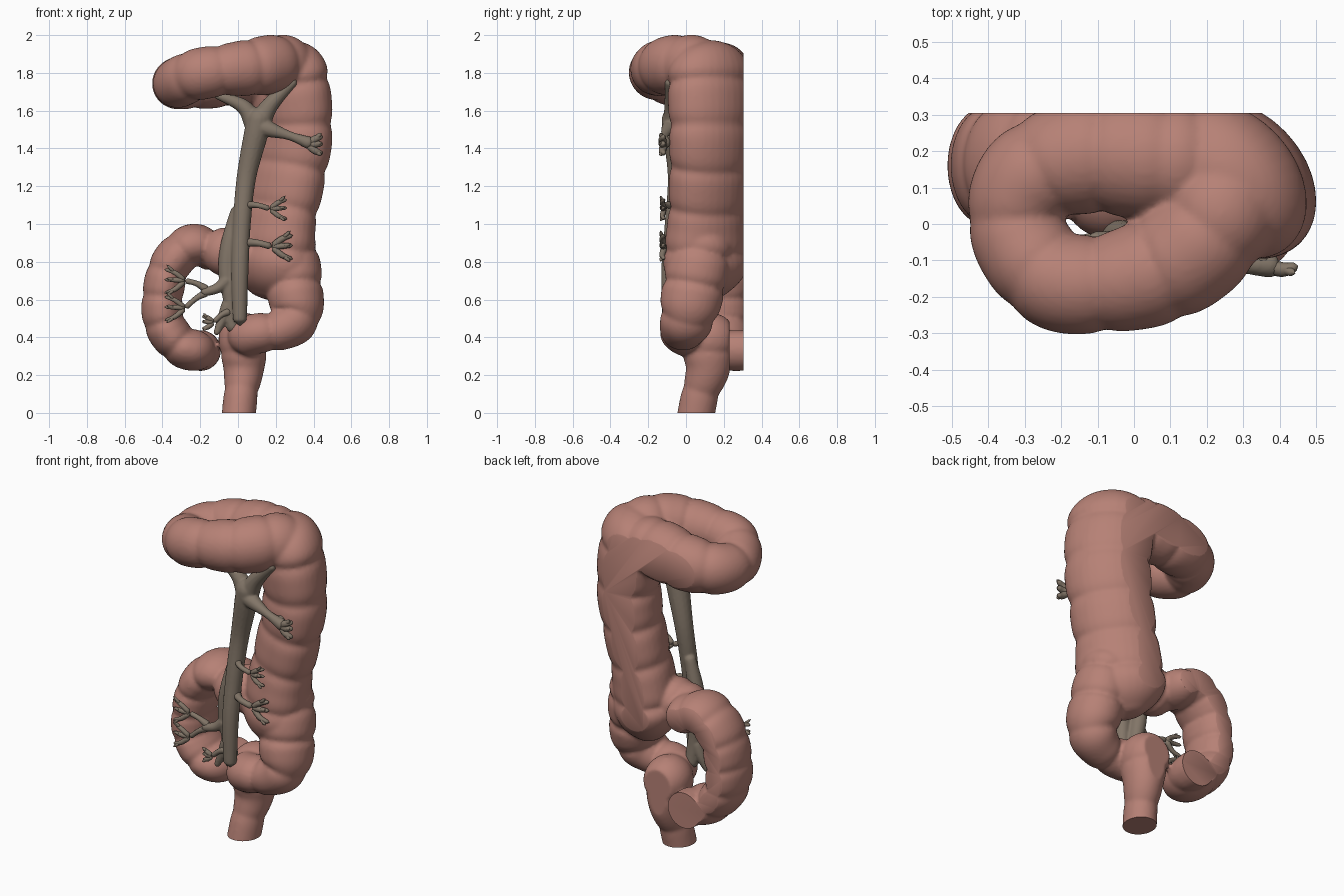
import bpy, bmesh, math
from mathutils import Vector

cube = bpy.data.objects.get("Cube")
if cube:
    bpy.data.objects.remove(cube)

BACK = 0.305  # flat rear cut of the whole model


def make_material(name, rgb):
    m = bpy.data.materials.new(name)
    m.use_nodes = True
    m.diffuse_color = (*rgb, 1)
    m.node_tree.nodes["Principled BSDF"].inputs["Base Color"].default_value = (*rgb, 1)
    return m


FLESH = make_material("flesh pink", (0.47, 0.22, 0.18))
VESSEL = make_material("vessel taupe", (0.225, 0.18, 0.138))


def spline(points, steps):
    """Smooth path through 4D points: x, y, z, radius."""
    p = [Vector(q) for q in points]
    p = [2 * p[0] - p[1]] + p + [2 * p[-1] - p[-2]]
    out = []
    for a, b, c, d in zip(p, p[1:], p[2:], p[3:]):
        for i in range(steps):
            t = i / steps
            out.append(0.5 * (2 * b + (c - a) * t + (2 * a - 5 * b + 4 * c - d) * t ** 2
                              + (3 * b - a - 3 * c + d) * t ** 3))
    return out + [p[-2]]


def add_tube(bm, points, steps=16, sides=32, lobe=0, depth=0.1, sy=1, skew=0, round_ends=(1, 1)):
    path = spline(points, steps)
    centres = [q.to_3d() for q in path]
    dist = [0]
    for a, b in zip(centres, centres[1:]):
        dist.append(dist[-1] + (b - a).length)
    normal, rings = Vector((0.31, 0.9, 0.2)), []
    for i, c in enumerate(centres):
        tangent = (centres[min(i + 1, len(path) - 1)] - centres[max(i - 1, 0)]).normalized()
        normal = (normal - tangent * normal.dot(tangent)).normalized()
        side = tangent.cross(normal)
        r = path[i].w
        if lobe:  # pouches separated by narrow creases
            r *= 1 + depth * (0.3 - (1 - abs(math.sin(math.pi * dist[i] / lobe))) ** 2)
        for on, s in zip(round_ends, (dist[i], dist[-1] - dist[i])):
            if on and s < path[i].w:
                r *= math.sqrt(max(0.003, 1 - (1 - s / path[i].w) ** 2))
        ring = []
        for k in range(sides):
            a = 2 * math.pi * k / sides
            off = (normal * math.cos(a) + side * math.sin(a)) * r
            off.y *= sy
            off.x -= skew * off.y
            ring.append(bm.verts.new(c + off))
        rings.append(ring)
    for a, b in zip(rings, rings[1:]):
        for k in range(sides):
            n = (k + 1) % sides
            bm.faces.new((a[k], a[n], b[n], b[k]))
    bm.faces.new(rings[0])
    bm.faces.new(rings[-1])


def slice_off(bm, co, no):
    """Remove everything beyond a plane and close the cut."""
    bmesh.ops.bisect_plane(bm, geom=bm.verts[:] + bm.edges[:] + bm.faces[:],
                           plane_co=co, plane_no=no, clear_outer=True)
    rim = [e for e in bm.edges if e.is_boundary]
    if rim:
        bmesh.ops.holes_fill(bm, edges=rim, sides=0)


def finish(bm, name, mat, voxel=0):
    bmesh.ops.recalc_face_normals(bm, faces=bm.faces[:])
    mesh = bpy.data.meshes.new(name)
    bm.to_mesh(mesh)
    bm.free()
    ob = bpy.data.objects.new(name, mesh)
    bpy.context.collection.objects.link(ob)
    if voxel:  # fuse overlapping tubes into one skin, then cut it flat
        remesh = ob.modifiers.new("fuse", "REMESH")
        remesh.mode = "VOXEL"
        remesh.voxel_size = voxel
        ob.modifiers.new("soften", "SMOOTH").iterations = 4
        skin = bmesh.new()
        skin.from_object(ob, bpy.context.evaluated_depsgraph_get())
        ob.modifiers.clear()
        slice_off(skin, (0, BACK, 0), (0, 1, 0))
        slice_off(skin, (0, 0, 0), (0, 0, -1))
        bmesh.ops.recalc_face_normals(skin, faces=skin.faces[:])
        skin.to_mesh(mesh)
        skin.free()
    mesh.materials.clear()
    mesh.materials.append(mat)
    bpy.ops.object.select_all(action="DESELECT")
    ob.select_set(True)
    bpy.context.view_layer.objects.active = ob
    bpy.ops.object.shade_smooth_by_angle(angle=math.radians(50))


bowel = bmesh.new()

# Outlet tube down to the floor, with its own flat back
add_tube(bowel, [(0.03, 0.15, 0.53, 0.12), (0.03, 0.12, 0.36, 0.13), (0.03, 0.115, 0.23, 0.105),
                 (0.015, 0.075, 0.1, 0.09), (0, 0.045, -0.05, 0.088)],
         lobe=0.21, depth=0.08, sy=1.1, round_ends=(1, 0))
slice_off(bowel, (0, 0.23, 0), (0, 1, 0))

# Large upright bowel ending in a rounded pouch
add_tube(bowel, [(0.23, 0.11, 1.97, 0.19), (0.265, 0.12, 1.8, 0.2), (0.295, 0.125, 1.5, 0.195),
                 (0.26, 0.12, 1.25, 0.19), (0.21, 0.11, 1.0, 0.19),
                 (0.185, 0.105, 0.8, 0.205), (0.15, 0.12, 0.6, 0.18)],
         lobe=0.225, depth=0.08, sy=1.08, skew=0.28)

# Looped bowel across the top: back limb, left bend, front limb
add_tube(bowel, [(0.25, 0.17, 1.77, 0.16), (0.1, 0.175, 1.8, 0.165), (-0.14, 0.185, 1.77, 0.155),
                 (-0.29, 0.12, 1.75, 0.14), (-0.32, -0.02, 1.745, 0.13),
                 (-0.22, -0.15, 1.79, 0.135), (-0.07, -0.16, 1.815, 0.135),
                 (0.08, -0.12, 1.83, 0.15), (0.19, -0.04, 1.845, 0.155),
                 (0.25, 0.06, 1.83, 0.16), (0.26, 0.15, 1.76, 0.16)],
         lobe=0.17, depth=0.08)

# Lower bowel that swings forward to the midline
add_tube(bowel, [(0.24, 0.12, 1.0, 0.12), (0.28, 0.08, 0.85, 0.14), (0.3, 0.04, 0.66, 0.145),
                 (0.31, 0.01, 0.51, 0.13), (0.22, -0.015, 0.44, 0.107),
                 (0.1, -0.015, 0.42, 0.103), (0.04, 0.03, 0.4, 0.11), (0.03, 0.1, 0.37, 0.11)],
         lobe=0.17, depth=0.13, sy=1.12)

# Small ring of bowel at the side, its lower end turning to the back
add_tube(bowel, [(-0.05, 0.18, 0.82, 0.1), (-0.14, 0.18, 0.86, 0.105), (-0.25, 0.17, 0.885, 0.11),
                 (-0.36, 0.165, 0.78, 0.107), (-0.4, 0.16, 0.6, 0.107),
                 (-0.385, 0.16, 0.46, 0.107), (-0.3, 0.16, 0.355, 0.107),
                 (-0.225, 0.18, 0.33, 0.107), (-0.2, 0.25, 0.33, 0.105), (-0.2, 0.4, 0.33, 0.105)],
         lobe=0.135, depth=0.1, sy=1.5, round_ends=(1, 0))

# Short link between the ring and the pouch
add_tube(bowel, [(-0.19, 0.1, 0.83, 0.12), (-0.07, 0.09, 0.85, 0.13), (0.12, 0.11, 0.88, 0.15)],
         lobe=0.15, depth=0.08)
finish(bowel, "bowel", FLESH, voxel=0.0115)

# Main vessel with its second strand, upper fork and lower arms
trunk = bmesh.new()
for pts in (
    [(0.12, -0.07, 1.62, 0.06), (0.1, -0.06, 1.5, 0.065), (0.045, -0.045, 1.25, 0.052),
     (0.02, -0.065, 1.0, 0.048), (0.01, -0.085, 0.75, 0.046), (0.01, -0.09, 0.46, 0.036)],
    [(0.0, -0.03, 1.1, 0.03), (-0.045, -0.03, 0.9, 0.045), (-0.06, -0.03, 0.75, 0.045),
     (-0.04, -0.03, 0.6, 0.04), (-0.02, -0.02, 0.42, 0.04)],
    [(0.1, -0.06, 1.5, 0.065), (0.17, -0.07, 1.63, 0.045), (0.31, -0.09, 1.77, 0.022)],
    [(0.1, -0.05, 1.5, 0.06), (0.03, -0.05, 1.62, 0.04), (-0.13, -0.04, 1.69, 0.018)],
    [(0.08, -0.06, 1.53, 0.06), (0.17, -0.09, 1.5, 0.042), (0.28, -0.11, 1.465, 0.024),
     (0.4, -0.115, 1.42, 0.038)],
    [(-0.04, -0.03, 0.6, 0.04), (-0.08, -0.03, 0.5, 0.03), (-0.12, -0.04, 0.41, 0.014)],
    [(-0.04, -0.04, 0.72, 0.04), (-0.11, -0.05, 0.66, 0.028), (-0.2, -0.06, 0.635, 0.022)],
):
    add_tube(trunk, pts, steps=10, sides=16)
finish(trunk, "main_vessel", VESSEL, voxel=0.007)


# Forked side twigs: root, then tips that spread in the front plane
def twig(start, fork, length, side, y, r):
    sx, sz = start
    fx, fz = fork
    b = bmesh.new()
    add_tube(b, [(sx, -0.05, sz, r * 1.6), ((sx + fx) / 2, y, (sz + fz) / 2 + 0.01, r), (fx, y, fz, r)],
             steps=6, sides=10)
    for rise in (-0.6, 0.05, 0.55):
        ex, ez = fx + side * length, fz + rise * length
        mx, mz = fx + side * length * 0.5, fz + rise * length * 0.7
        add_tube(b, [(fx, y, fz, r), (mx, y - 0.01, mz, r * 0.9), (ex, y, ez, r * 0.5)], steps=5, sides=8)
        add_tube(b, [(mx, y - 0.01, mz, r * 0.7),
                     (mx + side * length * 0.4, y - 0.02, mz + (rise + 0.1) * length * 0.6, r * 0.4)],
                 steps=4, sides=8)
    finish(b, "vessel_twig", VESSEL)


twig((0.03, 1.1), (0.17, 1.08), 0.09, 1, -0.115, 0.015)
twig((0.02, 0.9), (0.18, 0.88), 0.11, 1, -0.115, 0.018)
twig((-0.16, 0.65), (-0.28, 0.7), 0.11, -1, -0.06, 0.015)
twig((-0.16, 0.64), (-0.28, 0.555), 0.11, -1, -0.06, 0.015)
twig((-0.04, 0.54), (-0.13, 0.48), 0.06, -1, -0.06, 0.015)
twig((0.34, 1.44), (0.37, 1.42), 0.08, 1, -0.115, 0.022)
